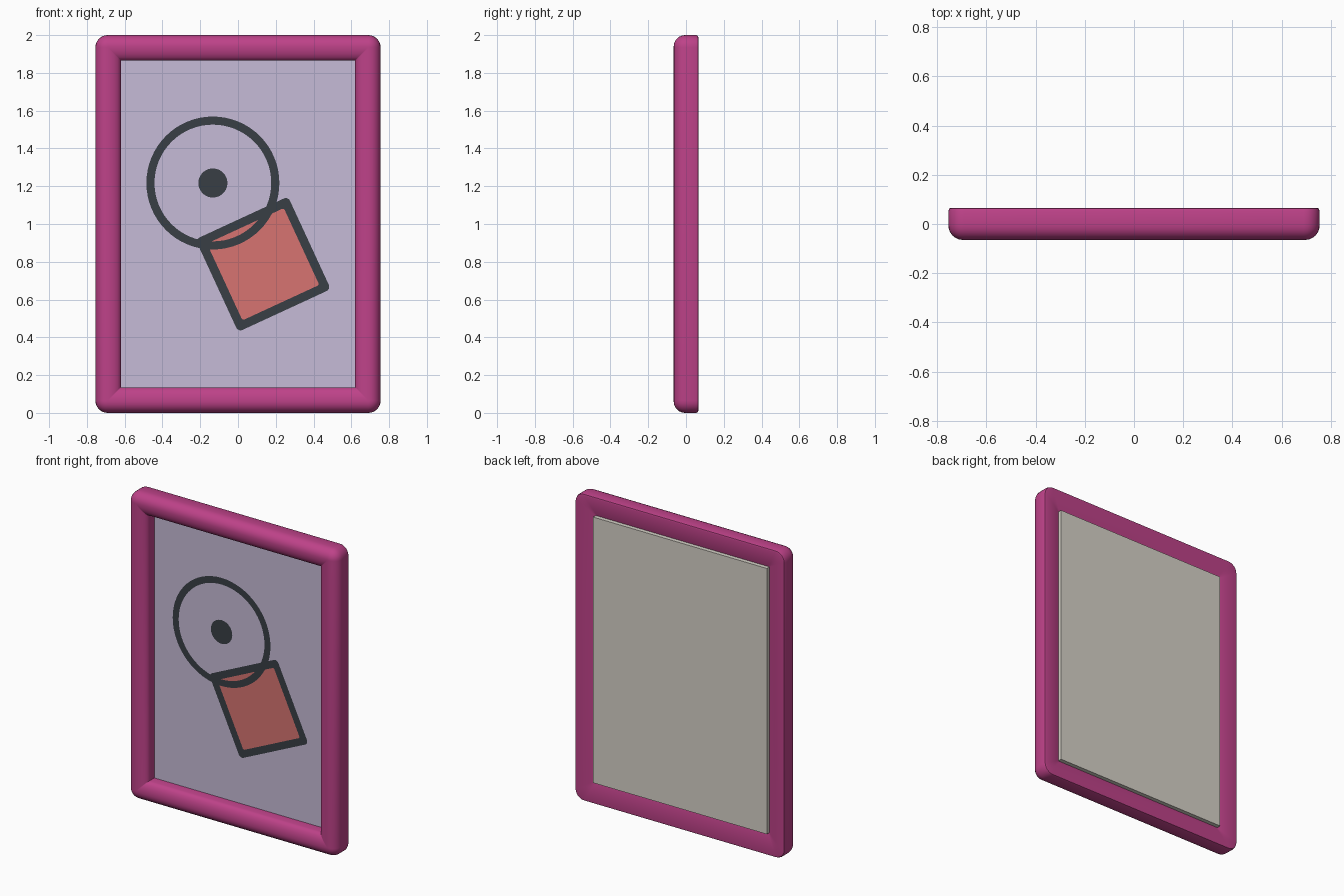
import bpy, bmesh
from math import sin, cos, pi, radians
from mathutils import Vector

if "Cube" in bpy.data.objects:
    bpy.data.objects.remove(bpy.data.objects["Cube"], do_unlink=True)


def material(name, r, g, b):
    lin = [((c / 255 + 0.055) / 1.055) ** 2.4 for c in (r, g, b)]
    m = bpy.data.materials.new(name)
    m.use_nodes = True
    m.diffuse_color = (*lin, 1)
    m.node_tree.nodes["Principled BSDF"].inputs["Base Color"].default_value = (*lin, 1)
    return m


MAGENTA = material("magenta_frame", 190, 66, 137)
LILAC = material("lilac_paper", 198, 187, 215)
GREY = material("warm_grey_backing", 214, 210, 200)
INK = material("dark_ink", 57, 62, 69)
SALMON = material("salmon_fill", 215, 116, 113)


def rounded_rect(half_w, half_h, radius, steps=6):
    """Outline of a rounded rectangle, counter-clockwise."""
    pts = []
    for q, (sx, sz) in enumerate([(1, 1), (-1, 1), (-1, -1), (1, -1)]):
        for i in range(steps + 1):
            a = (q + i / steps) * pi / 2
            pts.append((sx * (half_w - radius) + radius * cos(a),
                        sz * (half_h - radius) + radius * sin(a)))
    return pts


def circle(radius, n=64):
    return [(radius * cos(2 * pi * i / n), radius * sin(2 * pi * i / n)) for i in range(n)]


def build(name, loops, mats, closed=False, cap=False):
    """Bridge successive (outline, depth) loops; optionally close or cap them."""
    bm = bmesh.new()
    rings = [[bm.verts.new((x, y, z)) for x, z in pts] for pts, y in loops]
    pairs = list(zip(rings, rings[1:]))
    if closed:
        pairs.append((rings[-1], rings[0]))
    for a, b in pairs:
        n = len(a)
        for i in range(n):
            j = (i + 1) % n
            bm.faces.new((a[i], a[j], b[j], b[i]))
    if cap:
        bm.faces.new(rings[0])
        if len(rings) > 1:
            bm.faces.new(rings[-1][::-1])
    if len(rings) > 2 or cap and len(rings) > 1:
        bmesh.ops.recalc_face_normals(bm, faces=bm.faces[:])
    bm.normal_update()
    mesh = bpy.data.meshes.new(name)
    bm.to_mesh(mesh)
    bm.free()
    obj = bpy.data.objects.new(name, mesh)
    bpy.context.collection.objects.link(obj)
    for m in mats:
        mesh.materials.append(m)
    return obj


# Frame moulding: (inset from the outer edge, depth) profile swept round
profile = [(0.0, 0.053), (0.0, -0.005)]
profile += [(0.06 - 0.06 * cos(a), -0.005 - 0.06 * sin(a))
            for a in [radians(t) for t in (15, 30, 45, 60, 75, 90)]]
profile += [(0.08, -0.064), (0.1, -0.059), (0.118, -0.05), (0.13, -0.038),
            (0.135, -0.025), (0.135, 0.035), (0.012, 0.066), (0.004, 0.063)]
frame = build("frame_moulding",
              [(rounded_rect(0.755 - d, 1 - d, max(0.065 - d, 0.003)), y) for d, y in profile],
              [MAGENTA], closed=True)
frame.location.z = 1
frame.select_set(True)
bpy.context.view_layer.objects.active = frame
bpy.ops.object.shade_smooth_by_angle(angle=radians(35))

# Picture panel: lilac front, grey backing
panel_shape = [(0.625, 0.865), (-0.625, 0.865), (-0.625, -0.865), (0.625, -0.865)]
panel = build("picture_panel", [(panel_shape, 0.025), (panel_shape, 0.062)], [LILAC, GREY], cap=True)
panel.location.z = 1
for p in panel.data.polygons:
    p.material_index = 0 if p.normal.y < -0.5 else 1

# Drawing: tilted square with fill, then circle and dot
tilt = -radians(24.8)
square_at = Vector((0.133, 0, 0.787))
fill = build("square_fill", [(rounded_rect(0.25, 0.25, 0.02), 0.0235)], [SALMON], cap=True)
outline = build("square_outline", [(rounded_rect(0.27, 0.27, 0.025), 0.022),
                                   (rounded_rect(0.224, 0.224, 0.012), 0.022)], [INK])
for o in (fill, outline):
    o.location = square_at
    o.rotation_euler.y = tilt

ring = build("circle_outline", [(circle(0.352), 0.021), (circle(0.309), 0.021)], [INK])
dot = build("centre_dot", [(circle(0.077, 40), 0.021)], [INK], cap=True)
for o in (ring, dot):
    o.location = (-0.133, 0, 1.217)

# Flat artwork faces the front
for o in (fill, outline, ring, dot):
    if o.data.polygons[0].normal.y > 0:
        o.data.flip_normals()
